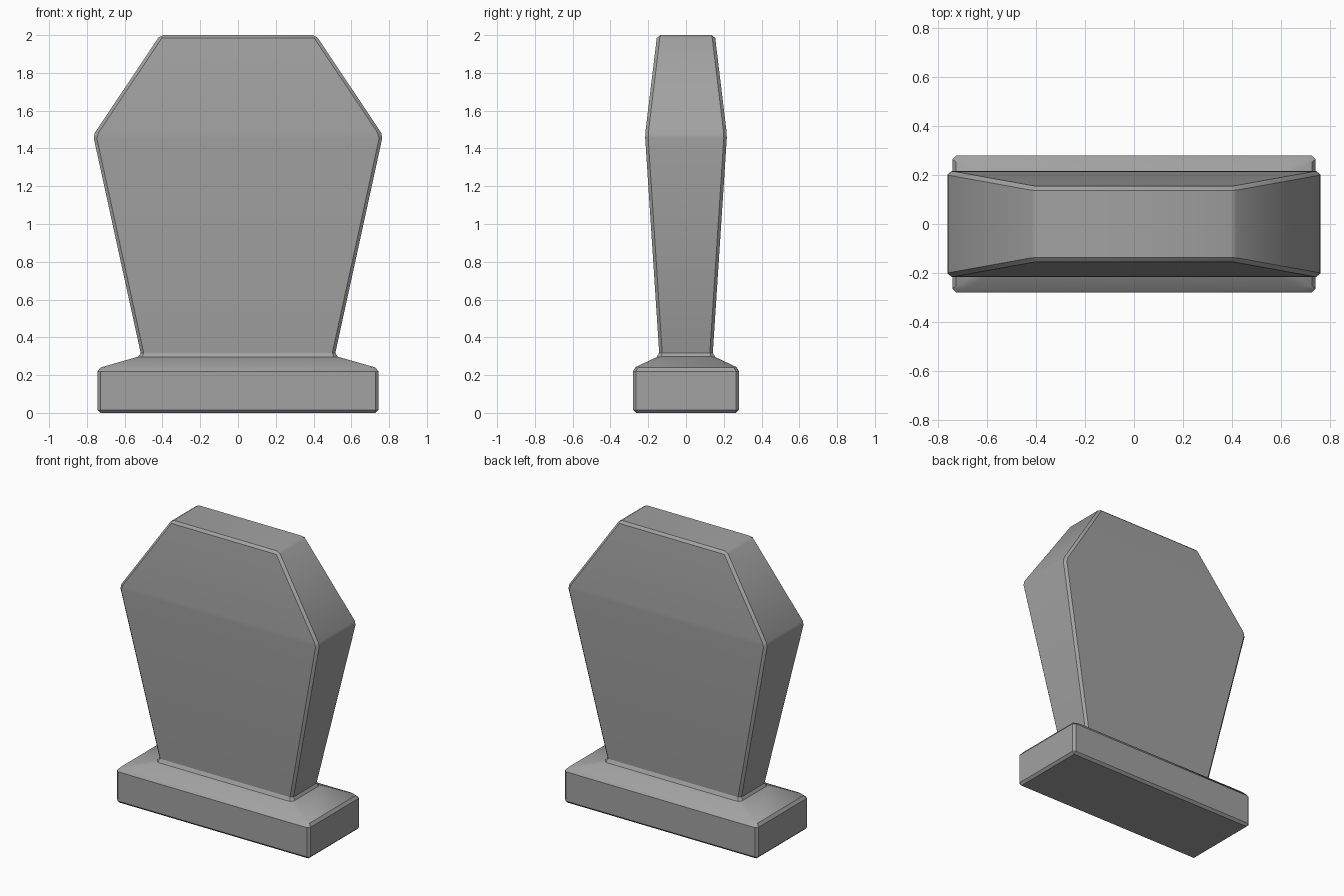
import bpy
import bmesh
import math

cube = bpy.data.objects.get("Cube")
if cube:
    bpy.data.objects.remove(cube, do_unlink=True)

# Stone colour
stone = bpy.data.materials.new("grey_stone")
stone.use_nodes = True
colour = (0.36, 0.36, 0.36, 1)
stone.diffuse_color = colour
stone.node_tree.nodes["Principled BSDF"].inputs["Base Color"].default_value = colour

# Rectangular sections from plinth to crown: half width, half depth, height
sections = [
    (0.743, 0.281, 0.0),
    (0.743, 0.281, 0.236),
    (0.512, 0.141, 0.302),
    (0.767, 0.217, 1.47),
    (0.412, 0.153, 2.0),
]

bm = bmesh.new()
rings = [[bm.verts.new((sx * w, sy * d, z))
          for sx, sy in ((-1, -1), (1, -1), (1, 1), (-1, 1))]
         for w, d, z in sections]
for low, high in zip(rings, rings[1:]):
    for i in range(4):
        j = (i + 1) % 4
        bm.faces.new((low[i], low[j], high[j], high[i]))
bm.faces.new(rings[0][::-1])
bm.faces.new(rings[-1])

# Gravestone: one continuous block with chamfered edges
mesh = bpy.data.meshes.new("gravestone")
bm.to_mesh(mesh)
bm.free()
gravestone = bpy.data.objects.new("gravestone", mesh)
bpy.context.collection.objects.link(gravestone)
mesh.materials.append(stone)

bevel = gravestone.modifiers.new("chamfer", "BEVEL")
bevel.width = 0.016
bevel.segments = 1
bevel.limit_method = "NONE"

bpy.context.view_layer.objects.active = gravestone
gravestone.select_set(True)
bpy.ops.object.modifier_apply(modifier="chamfer")
bpy.ops.object.shade_smooth_by_angle(angle=math.radians(30))
